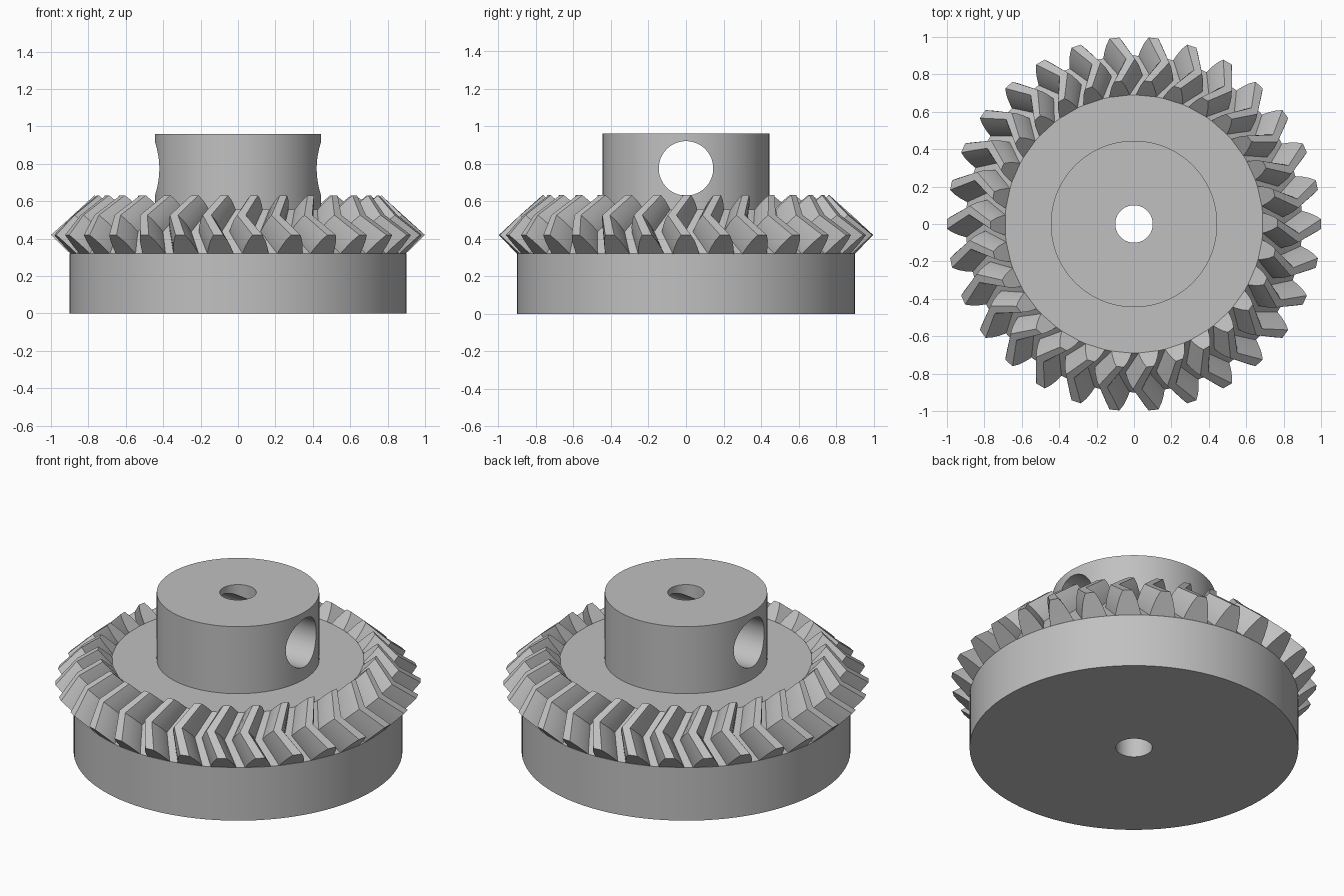
import bpy, bmesh, math
from mathutils import Matrix, Vector

if "Cube" in bpy.data.objects:
    bpy.data.objects.remove(bpy.data.objects["Cube"], do_unlink=True)

TEETH = 30
APEX = Vector((0, 0, 1.33))     # all tooth edges run toward this point
TOE = 0.767                     # size of a tooth's inner end against its outer end

steel = bpy.data.materials.new("plain_grey_metal")
steel.use_nodes = True
grey = (0.53, 0.53, 0.53, 1)
steel.diffuse_color = grey
steel.node_tree.nodes["Principled BSDF"].inputs["Base Color"].default_value = grey


def make_object(name, bm, angle):
    bmesh.ops.recalc_face_normals(bm, faces=bm.faces)
    mesh = bpy.data.meshes.new(name)
    bm.to_mesh(mesh)
    bm.free()
    mesh.materials.append(steel)
    obj = bpy.data.objects.new(name, mesh)
    bpy.context.collection.objects.link(obj)
    smooth(obj, angle)
    return obj


def smooth(obj, angle):
    bpy.ops.object.select_all(action='DESELECT')
    obj.select_set(True)
    bpy.context.view_layer.objects.active = obj
    bpy.ops.object.shade_smooth_by_angle(angle=math.radians(angle))


def lathe(profile, steps=96):
    """Revolve a closed (radius, height) outline about z."""
    bm = bmesh.new()
    rings = [[bm.verts.new((r * math.cos(a), r * math.sin(a), z)) for r, z in profile]
             for a in (math.tau * i / steps for i in range(steps))]
    n = len(profile)
    for i, ring in enumerate(rings):
        after = rings[(i + 1) % steps]
        for j in range(n):
            k = (j + 1) % n
            bm.faces.new((ring[j], after[j], after[k], ring[k]))
    return bm


# Body: drum, root cone, flat top, hub and shaft bore
body = make_object("gear_body", lathe([
    (0.1, 0), (0.9, 0), (0.9, 0.32), (0.69, 0.555),
    (0.445, 0.555), (0.445, 0.96), (0.1, 0.96)]), 30)

# Cross hole through the hub
bm = bmesh.new()
bmesh.ops.create_cone(bm, cap_ends=True, segments=64, radius1=0.145, radius2=0.145, depth=1.2,
                      matrix=Matrix.Translation((0, 0, 0.775)) @ Matrix.Rotation(math.pi / 2, 4, 'Y'))
cutter = make_object("hub_hole_cutter", bm, 30)
cutter.hide_render = True
hole = body.modifiers.new("hub_hole", 'BOOLEAN')
hole.operation = 'DIFFERENCE'
hole.solver = 'EXACT'
hole.object = cutter
bpy.context.view_layer.objects.active = body
bpy.ops.object.modifier_apply(modifier=hole.name)
bpy.data.objects.remove(cutter, do_unlink=True)
smooth(body, 30)

# Tooth section: (height above root, half angle in degrees), first level sunk in the body
LEVELS = [(-0.015, 4.6), (0, 4.5), (0.035, 3.7), (0.07, 2.7), (0.1, 1.5)]
# Stations along a tooth: (scale toward apex, twist in degrees), giving the chevron
STATIONS = [(1, 0), ((1 + TOE) / 2, -4.8), (TOE, 0.5)]


def tooth_section(bm, scale, turn):
    outline = [(h, -w) for h, w in LEVELS] + [(h, w) for h, w in reversed(LEVELS)]
    ring = []
    for h, w in outline:
        a = math.radians(turn + w)
        p = Vector(((0.9 + h) * math.cos(a), (0.9 + h) * math.sin(a), 0.32 + h))
        ring.append(bm.verts.new(APEX + (p - APEX) * scale))
    return ring


# Chevron bevel teeth
bm = bmesh.new()
for t in range(TEETH):
    rings = [tooth_section(bm, s, 360 * t / TEETH + twist) for s, twist in STATIONS]
    for near, far in zip(rings, rings[1:]):
        for j in range(len(near)):
            k = (j + 1) % len(near)
            bm.faces.new((near[j], near[k], far[k], far[j]))
    # Ends are built from strips so they stay clean
    for ring in (rings[0], rings[-1]):
        for j in range(len(LEVELS) - 1):
            bm.faces.new((ring[j], ring[j + 1], ring[-j - 2], ring[-j - 1]))
make_object("chevron_teeth", bm, 20)
